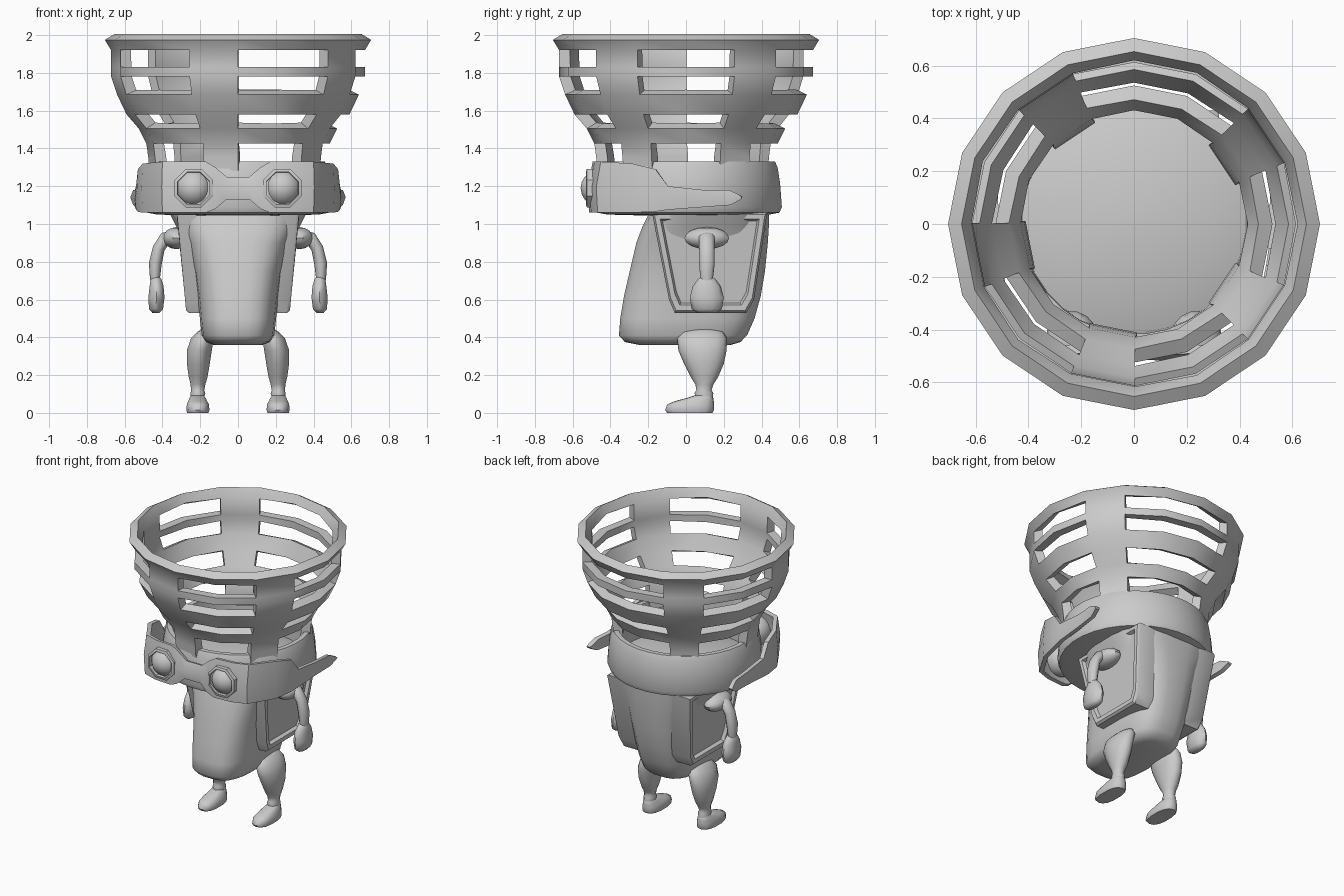
import bpy, bmesh, math

if "Cube" in bpy.data.objects:
    bpy.data.objects.remove(bpy.data.objects["Cube"])

GREY = bpy.data.materials.new("warm_grey")
GREY.diffuse_color = (0.6, 0.6, 0.6, 1)
GREY.use_nodes = True
GREY.node_tree.nodes["Principled BSDF"].inputs["Base Color"].default_value = GREY.diffuse_color


def finish(name, verts, faces, mirror=False, solid=0, bevel=0, angle=40, recalc=True):
    """Make a mesh object, bake its modifiers, then shade it smooth by angle."""
    me = bpy.data.meshes.new(name)
    me.from_pydata(verts, [], faces)
    bm = bmesh.new()
    bm.from_mesh(me)
    loose = [v for v in bm.verts if not v.link_faces]
    bmesh.ops.delete(bm, geom=loose, context='VERTS')
    if recalc:
        bmesh.ops.recalc_face_normals(bm, faces=bm.faces)
    bm.to_mesh(me)
    bm.free()
    ob = bpy.data.objects.new(name, me)
    bpy.context.collection.objects.link(ob)
    if solid:
        m = ob.modifiers.new("thickness", 'SOLIDIFY')
        m.thickness, m.offset = solid, -1
    if bevel:
        m = ob.modifiers.new("round", 'BEVEL')
        m.width, m.segments, m.limit_method = bevel, 2, 'ANGLE'
    if mirror:
        m = ob.modifiers.new("mirror", 'MIRROR')
        m.use_mirror_merge = False
    if ob.modifiers:
        dg = bpy.context.evaluated_depsgraph_get()
        ob.data = bpy.data.meshes.new_from_object(ob.evaluated_get(dg))
        ob.modifiers.clear()
    ob.data.materials.clear()
    ob.data.materials.append(GREY)
    bpy.ops.object.select_all(action='DESELECT')
    ob.select_set(True)
    bpy.context.view_layer.objects.active = ob
    bpy.ops.object.shade_smooth_by_angle(angle=math.radians(angle))
    return ob


def skin(rings, n):
    """Faces joining closed rings of n points, with end caps."""
    faces = [tuple(range(n)), tuple(range((rings - 1) * n, rings * n))]
    for r in range(rings - 1):
        for i in range(n):
            j = (i + 1) % n
            faces.append((r * n + i, r * n + j, (r + 1) * n + j, (r + 1) * n + i))
    return faces


def loft(name, rows, n=12, power=1.0, **kw):
    """Stack rounded sections: rows of (z, x0, x1, y0, y1)."""
    def se(t):
        return math.copysign(abs(t) ** power, t)
    verts = []
    for z, x0, x1, y0, y1 in rows:
        for i in range(n):
            a = 2 * math.pi * (i + 0.5) / n
            verts.append(((x0 + x1) / 2 + se(math.cos(a)) * (x1 - x0) / 2,
                          (y0 + y1) / 2 + se(math.sin(a)) * (y1 - y0) / 2, z))
    return finish(name, verts, skin(len(rows), n), **kw)


def ellipsoid(name, c, r, segs=12, rows=8, **kw):
    out = []
    for k in range(rows + 1):
        t = math.pi * (k + 0.15) / (rows + 0.3)
        s = math.sin(t)
        out.append((c[2] - r[2] * math.cos(t), c[0] - r[0] * s, c[0] + r[0] * s,
                    c[1] - r[1] * s, c[1] + r[1] * s))
    return loft(name, out, segs, **kw)


# Basket: 16-sided shell of four hoops joined by five upright slats
N = 16
SLATS = {1, 5, 8, 11, 14}
profile = [(0.705, 1.975), (0.672, 1.92), (0.672, 1.83), (0.672, 1.78), (0.64, 1.685),
           (0.59, 1.58), (0.525, 1.505), (0.485, 1.425), (0.475, 1.35), (0.47, 1.28)]
verts = [(r * math.cos(2 * math.pi * i / N), r * math.sin(2 * math.pi * i / N), z)
         for r, z in profile for i in range(N)]
faces = []
for k in range(len(profile) - 1):
    for i in range(N):
        if k in (0, 2, 4, 6) or i in SLATS:
            j = (i + 1) % N
            faces.append((k * N + i, (k + 1) * N + i, (k + 1) * N + j, k * N + j))
finish("basket", verts, faces, solid=0.06, recalc=False)

# Head band: hollow drum with a slightly domed floor
drum = [(0.05, 1.04), (0.43, 1.05), (0.485, 1.06), (0.498, 1.09), (0.488, 1.22), (0.475, 1.30),
        (0.462, 1.33), (0.43, 1.33), (0.425, 1.10), (0.30, 1.14), (0.05, 1.16)]
loft("head_band", [(z, -r, r, 0.012 - r, 0.012 + r) for r, z in drum], 32, angle=45)

# Goggles: bent strip tapering to arms on both sides, rows of (x, y, top, bottom)
half = [(0.06, -0.515, 1.25, 1.13), (0.12, -0.52, 1.30, 1.08), (0.17, -0.52, 1.33, 1.06),
        (0.30, -0.51, 1.33, 1.06), (0.40, -0.475, 1.33, 1.06), (0.505, -0.30, 1.32, 1.06),
        (0.53, -0.17, 1.29, 1.065), (0.54, -0.10, 1.20, 1.075), (0.545, 0.10, 1.18, 1.09),
        (0.555, 0.24, 1.18, 1.10), (0.565, 0.295, 1.155, 1.13)]
cols = [(-x, y, t, b) for x, y, t, b in reversed(half)] + half
verts, faces = [], []
for x, y, t, b in cols:
    verts += [(x, y * 0.95, t), (x * 1.01, y, (t + b) / 2), (x, y * 0.985, b)]
for i in range(len(cols) - 1):
    for k in (0, 1):
        a = i * 3 + k
        faces.append((a, a + 1, a + 4, a + 3))
finish("goggles", verts, faces, solid=0.03, angle=30, recalc=False)

# Lenses and their octagonal rims
ellipsoid("lens", (0.235, -0.445, 1.19), (0.102, 0.115, 0.102), 16, 10, mirror=True)
verts = []
for r, y in ((0.11, -0.49), (0.11, -0.525), (0.092, -0.53), (0.088, -0.49)):
    for i in range(8):
        a = math.pi * (i + 0.5) / 4
        verts.append((0.235 + r * math.cos(a), y, 1.19 + r * math.sin(a)))
finish("lens_rim", verts, skin(4, 8)[2:], mirror=True, angle=30)

# Torso: drooping front lobe that widens up to the head band
loft("torso", [(0.36, -0.13, 0.13, -0.25, 0.24), (0.375, -0.17, 0.17, -0.325, 0.29),
               (0.41, -0.193, 0.193, -0.357, 0.325), (0.50, -0.203, 0.203, -0.35, 0.365),
               (0.62, -0.215, 0.215, -0.33, 0.398), (0.75, -0.235, 0.235, -0.30, 0.42),
               (0.90, -0.28, 0.28, -0.265, 0.435), (0.98, -0.325, 0.325, -0.235, 0.44),
               (1.07, -0.37, 0.37, -0.19, 0.442)], 24, power=0.65, angle=60)

# Side pockets: tapered slabs with an inset panel
outer = [(-0.06, 0.53), (0.32, 0.53), (0.36, 0.60), (0.43, 1.06), (-0.18, 1.06), (-0.09, 0.60)]
cy, cz = 0.13, 0.82
verts = []
for s, depth in ((1, -0.14), (1, -0.015), (0.96, 0.0), (0.86, 0.0), (0.82, -0.022)):
    for y, z in outer:
        x = 0.275 + (z - 0.53) * 0.09 + depth
        verts.append((x, cy + (y - cy) * s, cz + (z - cz) * s))
finish("side_pocket", verts, skin(5, 6), mirror=True, angle=35)

# Shoulders, bent arms and hands
ellipsoid("shoulder", (0.325, 0.11, 0.925), (0.075, 0.122, 0.058), mirror=True)
path = [(0.33, 0.935, 0.040), (0.385, 0.925, 0.040), (0.42, 0.87, 0.038),
        (0.438, 0.79, 0.040), (0.44, 0.70, 0.030)]
verts = []
for k, (x, z, r) in enumerate(path):
    p, q = path[max(k - 1, 0)], path[min(k + 1, len(path) - 1)]
    d = math.atan2(q[1] - p[1], q[0] - p[0])
    for i in range(10):
        a = 2 * math.pi * i / 10
        verts.append((x - math.sin(d) * r * 0.85 * math.cos(a), 0.11 + r * 1.1 * math.sin(a),
                      z + math.cos(d) * r * 0.85 * math.cos(a)))
finish("arm", verts, skin(len(path), 10), mirror=True, angle=60)
loft("hand", [(0.53, 0.415, 0.455, 0.06, 0.16), (0.55, 0.395, 0.473, 0.03, 0.19),
              (0.61, 0.387, 0.477, 0.02, 0.20), (0.67, 0.392, 0.47, 0.035, 0.185),
              (0.71, 0.405, 0.463, 0.065, 0.155), (0.725, 0.42, 0.45, 0.09, 0.13)],
     10, mirror=True, angle=60)

# Legs: full thighs narrowing to the ankle
loft("leg", [(0.07, 0.18, 0.25, 0.055, 0.14), (0.105, 0.172, 0.252, 0.045, 0.145),
             (0.12, 0.178, 0.25, 0.055, 0.135), (0.15, 0.172, 0.252, 0.05, 0.145),
             (0.19, 0.16, 0.262, 0.025, 0.17), (0.26, 0.148, 0.272, -0.01, 0.20),
             (0.33, 0.137, 0.273, -0.04, 0.215), (0.395, 0.128, 0.25, -0.047, 0.217),
             (0.43, 0.135, 0.215, -0.02, 0.195), (0.445, 0.15, 0.19, 0.04, 0.14)],
     14, mirror=True, angle=60)

# Feet
loft("foot", [(0.0, 0.155, 0.27, -0.10, 0.14), (0.015, 0.15, 0.275, -0.11, 0.148),
              (0.045, 0.153, 0.272, -0.10, 0.148), (0.062, 0.162, 0.265, -0.06, 0.147),
              (0.078, 0.17, 0.258, 0.0, 0.145), (0.092, 0.18, 0.25, 0.045, 0.135)],
     14, power=0.8, mirror=True, angle=50)
